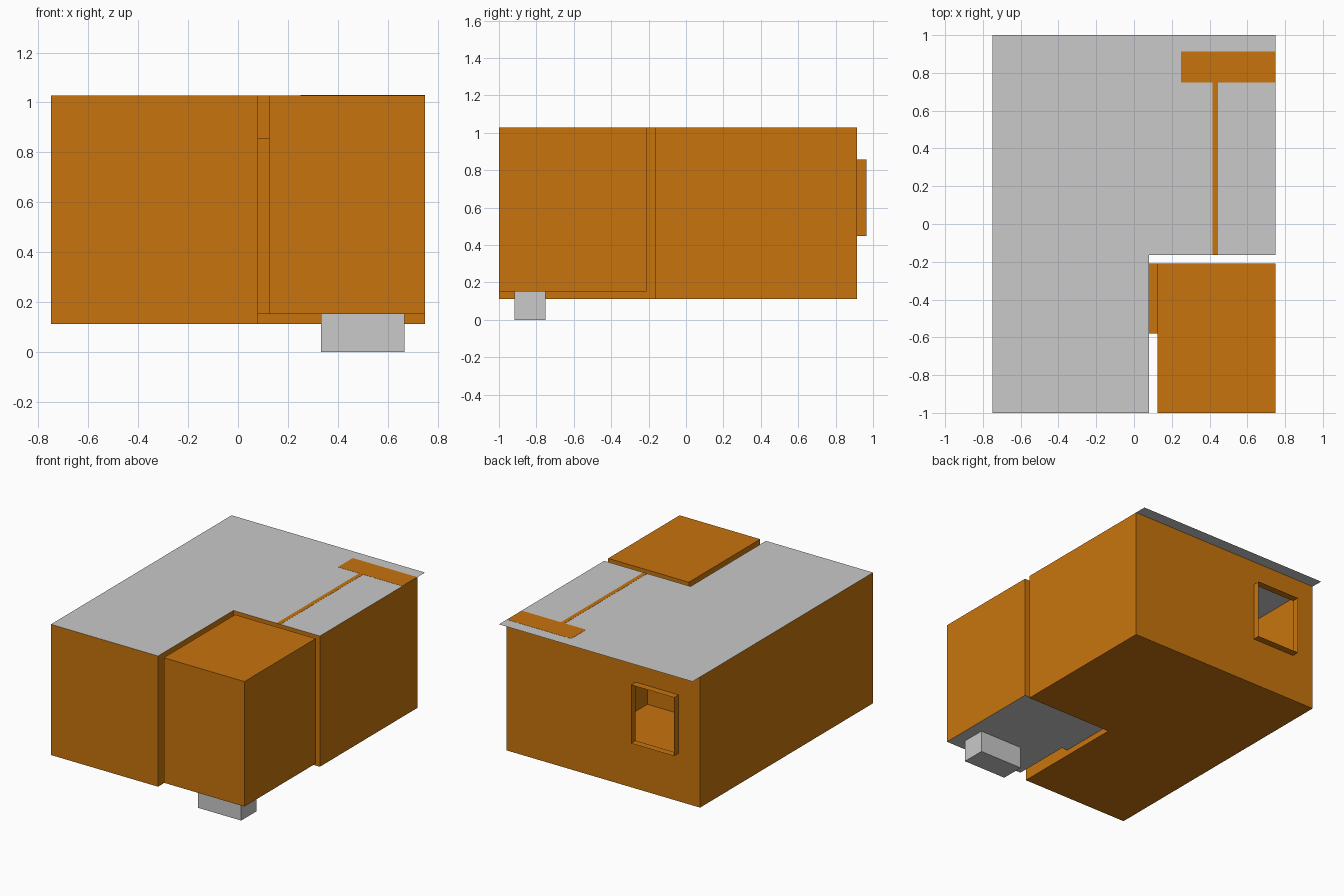
import bpy, bmesh

if "Cube" in bpy.data.objects:
    bpy.data.objects.remove(bpy.data.objects["Cube"])

BASE, TOP, DECK = 0.112, 1.028, 0.152   # main floor, wall top, annex floor


def material(name, rgb):
    m = bpy.data.materials.new(name)
    m.diffuse_color = (*rgb, 1)
    m.use_nodes = True
    m.node_tree.nodes["Principled BSDF"].inputs["Base Color"].default_value = m.diffuse_color
    return m


ORANGE = material("orange_wall", (0.58, 0.175, 0.004))
GREY = material("light_grey", (0.585, 0.585, 0.585))


def finish(name, bm, *mats):
    mesh = bpy.data.meshes.new(name)
    bm.to_mesh(mesh)
    bm.free()
    for m in mats:
        mesh.materials.append(m)
    ob = bpy.data.objects.new(name, mesh)
    bpy.context.collection.objects.link(ob)
    return ob


def prism(name, outline, z0, z1, mat, bottom=True, top=True, skip=(), under=None):
    """Counter-clockwise outline raised from z0 to z1; walls in skip stay open."""
    bm = bmesh.new()
    lo = [bm.verts.new((x, y, z0)) for x, y in outline]
    hi = [bm.verts.new((x, y, z1)) for x, y in outline]
    n = len(outline)
    for i in range(n):
        if i not in skip:
            j = (i + 1) % n
            bm.faces.new((lo[i], lo[j], hi[j], hi[i]))
    if bottom:
        f = bm.faces.new(lo[::-1])
        f.material_index = 1 if under else 0
    if top:
        bm.faces.new(hi)
    return finish(name, bm, *([mat, under] if under else [mat]))


def rect(x0, x1, y0, y1):
    return [(x0, y0), (x1, y0), (x1, y1), (x0, y1)]


def notched(back):
    return [(-0.75, -1), (0.08, -1), (0.08, -0.165),
            (0.75, -0.165), (0.75, back), (-0.75, back)]


# Main room: floor and walls, back wall left open for the window wall
prism("main_room_shell", notched(0.915), BASE, TOP, ORANGE, top=False, skip=(4,))

# Back wall with a window opening and a projecting window sleeve
bm = bmesh.new()
xs, zs = (-0.75, -0.583, -0.25, 0.75), (BASE, 0.448, 0.858, TOP)
grid = [[bm.verts.new((x, 0.915, z)) for z in zs] for x in xs]
for i in range(3):
    for k in range(3):
        if (i, k) != (1, 1):
            bm.faces.new((grid[i][k], grid[i][k + 1], grid[i + 1][k + 1], grid[i + 1][k]))
ring = [grid[1][1], grid[2][1], grid[2][2], grid[1][2]]
outer = [bm.verts.new((v.co.x, 0.965, v.co.z)) for v in ring]
for i in range(4):
    j = (i + 1) % 4
    bm.faces.new((ring[i], outer[i], outer[j], ring[j]))
bmesh.ops.dissolve_limit(bm, angle_limit=0.01, verts=bm.verts, edges=[])
finish("window_wall", bm, ORANGE)

# Flat roof sheet, overhanging at the back
prism("roof", notched(1.0), TOP, TOP, GREY, bottom=False, skip=range(6))

# Partitions inside, whose tops show flush with the roof
prism("partition_wall", rect(0.415, 0.445, -0.165, 0.75), BASE, TOP + 0.001, ORANGE)
prism("back_cupboard", rect(0.25, 0.749, 0.75, 0.914), BASE, TOP + 0.001, ORANGE)

# Annex in the notch, with a grey underside and a doorway link to the main room
prism("annex", rect(0.125, 0.75, -1, -0.21), DECK, TOP, ORANGE, under=GREY)
prism("doorway_link", rect(0.08, 0.125, -0.58, -0.21), DECK, 0.856, ORANGE,
      skip=(1, 3), under=GREY)
prism("annex_counter", rect(0.14, 0.748, -0.58, -0.212), 0.44, 0.455, GREY)

# Recessed pit below the annex floor
prism("floor_pit", rect(0.333, 0.667, -0.917, -0.75), 0, DECK, GREY, top=False)
